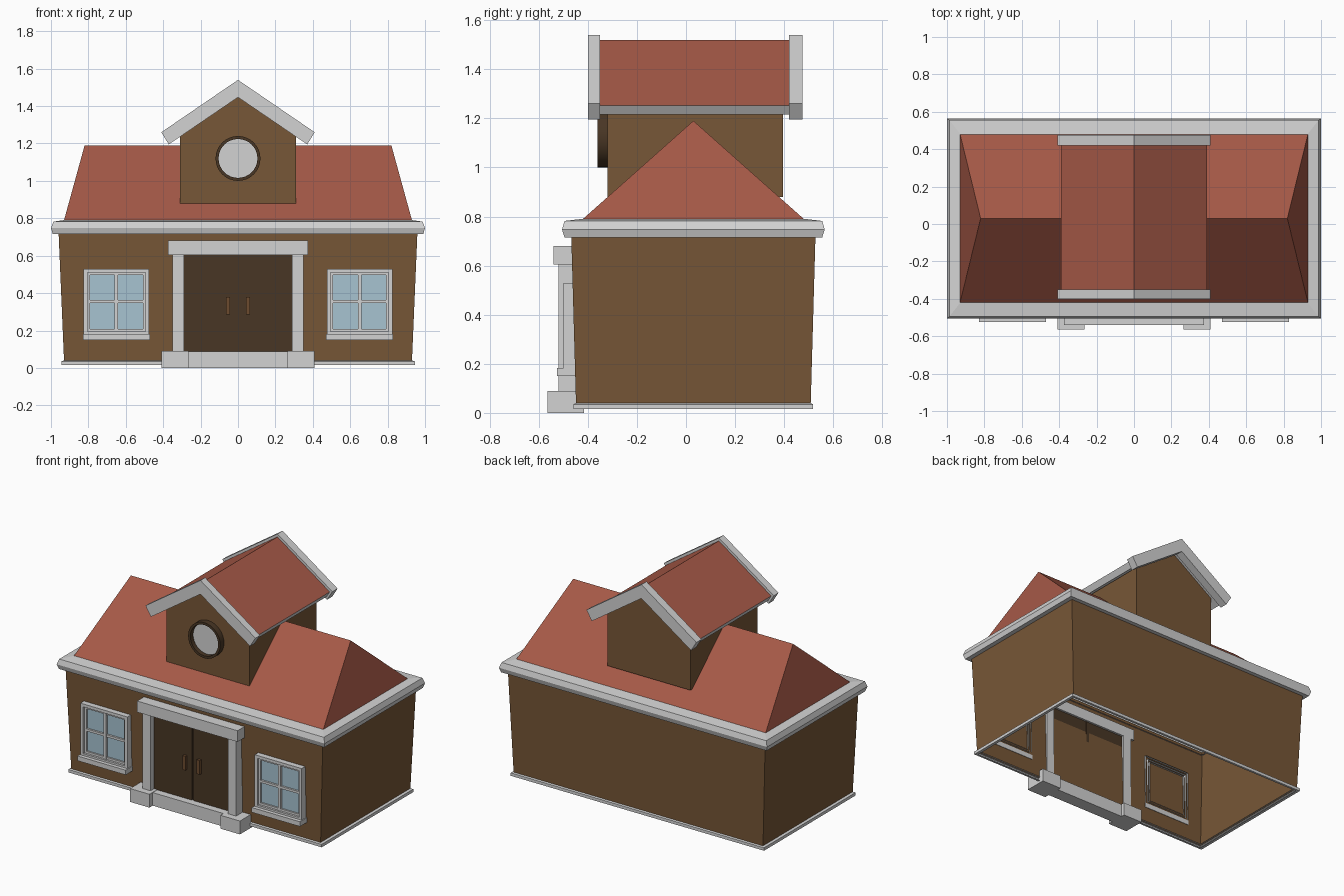
import bpy, bmesh, math

if "Cube" in bpy.data.objects:
    bpy.data.objects.remove(bpy.data.objects["Cube"])


def material(name, r, g, b):
    m = bpy.data.materials.new(name)
    m.use_nodes = True
    m.diffuse_color = (r, g, b, 1)
    m.node_tree.nodes["Principled BSDF"].inputs["Base Color"].default_value = (r, g, b, 1)
    return m


BROWN = material("wall brown", 0.185, 0.095, 0.038)
GREY = material("trim grey", 0.65, 0.65, 0.65)
RED = material("roof red", 0.38, 0.10, 0.063)
DARK = material("door dark brown", 0.066, 0.037, 0.018)
HANDLE = material("handle brown", 0.15, 0.07, 0.028)
GLASS = material("window glass", 0.39, 0.55, 0.64)
CY = 0.03  # depth centre of the main block


def finish(name, bm, *mats):
    mesh = bpy.data.meshes.new(name)
    bm.to_mesh(mesh)
    bm.free()
    for m in mats:
        mesh.materials.append(m)
    ob = bpy.data.objects.new(name, mesh)
    bpy.context.collection.objects.link(ob)
    return ob


def loft(name, loops, mat, flip=False):
    """Skin a series of equal closed loops, leaving the ends open."""
    bm = bmesh.new()
    rows = [[bm.verts.new(p) for p in loop] for loop in loops]
    n = len(rows[0])
    for a, b in zip(rows, rows[1:]):
        for i in range(n):
            j = (i + 1) % n
            f = bm.faces.new((a[i], a[j], b[j], b[i]))
            if flip:
                f.normal_flip()
    bmesh.ops.remove_doubles(bm, verts=bm.verts, dist=0.0005)
    return finish(name, bm, mat)


def flat_rect(hx, hy, z):
    return [(-hx, CY - hy, z), (hx, CY - hy, z), (hx, CY + hy, z), (-hx, CY + hy, z)]


def upright_rect(x0, x1, z0, z1, y):
    return [(x0, y, z0), (x1, y, z0), (x1, y, z1), (x0, y, z1)]


def circle(r, y, z):
    angles = [math.tau * i / 32 for i in range(32)]
    return [(r * math.cos(a), y, z + r * math.sin(a)) for a in angles]


def prism(name, outline, y0, y1, *mats):
    """Extrude an x-z outline along y."""
    bm = bmesh.new()
    face = bm.faces.new([bm.verts.new((x, y0, z)) for x, z in outline])
    ext = bmesh.ops.extrude_face_region(bm, geom=[face])
    for v in ext["geom"]:
        if isinstance(v, bmesh.types.BMVert):
            v.co.y = y1
    bmesh.ops.recalc_face_normals(bm, faces=bm.faces)
    return finish(name, bm, *mats)


def box(name, x0, x1, y0, y1, z0, z1, mat):
    return prism(name, [(x0, z0), (x1, z0), (x1, z1), (x0, z1)], y0, y1, mat)


def window_ring(name, x0, x1, z0, z1, width, front, mat):
    back, w = -0.448, width
    outer = (x0, x1, z0, z1)
    inner = (x0 + w, x1 - w, z0 + w, z1 - w)
    return loft(name, [upright_rect(*outer, back), upright_rect(*outer, front),
                       upright_rect(*inner, front), upright_rect(*inner, back)], mat)


# Main block: flared walls, foot trim, cornice and hipped roof
loft("walls", [flat_rect(0.93, 0.478, 0.035), flat_rect(0.96, 0.498, 0.74)], BROWN)
loft("foot_trim", [flat_rect(0.925, 0.473, 0.015), flat_rect(0.945, 0.488, 0.015),
                   flat_rect(0.945, 0.488, 0.035), flat_rect(0.925, 0.473, 0.042)], GREY)
loft("cornice", [flat_rect(0.95, 0.49, 0.715), flat_rect(0.99, 0.525, 0.715),
                 flat_rect(1.0, 0.535, 0.747), flat_rect(0.987, 0.525, 0.782),
                 flat_rect(0.92, 0.44, 0.792)], GREY)
loft("main_roof", [flat_rect(0.93, 0.45, 0.79), flat_rect(0.82, 0, 1.19)], RED)

# Upper gabled block with its own roof and barge boards
prism("upper_block", [(-0.31, 0.88), (0.31, 0.88), (0.31, 1.25), (0, 1.46), (-0.31, 1.25)],
      -0.32, 0.395, BROWN)


def chevron(peak, ex, ez, lx, lz, inner_peak):
    return [(0, peak), (ex, ez), (lx, lz), (0, inner_peak), (-lx, lz), (-ex, ez)]


roof = prism("upper_roof", chevron(1.52, 0.39, 1.253, 0.367, 1.215, 1.465),
             -0.36, 0.43, RED, GREY)
for p in roof.data.polygons:
    p.material_index = 0 if p.normal.z > 0.5 else 1
board = chevron(1.54, 0.41, 1.26, 0.37, 1.195, 1.447)
prism("front_barge_board", board, -0.40, -0.35, GREY)
prism("back_barge_board", board, 0.42, 0.475, GREY)

# Round gable window
rim = loft("round_window_rim", [circle(0.12, -0.318, 1.12), circle(0.12, -0.36, 1.12),
                                circle(0.104, -0.36, 1.12), circle(0.104, -0.318, 1.12)], DARK)
prism("round_window_disc", [(x, z) for x, _, z in circle(0.106, 0, 1.12)], -0.33, -0.315, GREY)
for ob in (rim,):
    bpy.context.view_layer.objects.active = ob
    ob.select_set(True)
    bpy.ops.object.shade_smooth_by_angle()
    ob.select_set(False)

# Entrance
box("entrance_step", -0.27, 0.27, -0.53, -0.44, 0, 0.088, GREY)
box("lintel", -0.375, 0.375, -0.54, -0.448, 0.605, 0.68, GREY)
box("door_gap", -0.01, 0.01, -0.474, -0.46, 0.088, 0.605, DARK)

for side, s in (("left", 1), ("right", -1)):
    def mirrored(name, x0, x1, *rest):
        a, b = sorted((s * x0, s * x1))
        return box(side + "_" + name, a, b, *rest)

    mirrored("column_base", 0.265, 0.41, -0.565, -0.415, 0, 0.09, GREY)
    mirrored("column", 0.288, 0.35, -0.52, -0.448, 0.088, 0.61, GREY)
    mirrored("door", 0.007, 0.29, -0.482, -0.462, 0.088, 0.607, DARK)
    mirrored("door_handle", 0.042, 0.064, -0.5, -0.48, 0.285, 0.38, HANDLE)

    # Paned window with sill
    x0, x1 = sorted((s * 0.475, s * 0.825))
    window_ring(side + "_window_frame", x0, x1, 0.175, 0.53, 0.02, -0.5, GREY)
    window_ring(side + "_window_sash", x0 + 0.018, x1 - 0.018, 0.193, 0.512, 0.016, -0.486, GREY)
    mirrored("window_glass", 0.495, 0.805, -0.475, -0.467, 0.195, 0.51, GLASS)
    mirrored("window_mullion", 0.641, 0.659, -0.49, -0.47, 0.195, 0.51, GREY)
    mirrored("window_crossbar", 0.495, 0.805, -0.488, -0.47, 0.346, 0.362, GREY)
    mirrored("window_sill", 0.47, 0.83, -0.525, -0.448, 0.15, 0.182, GREY)
